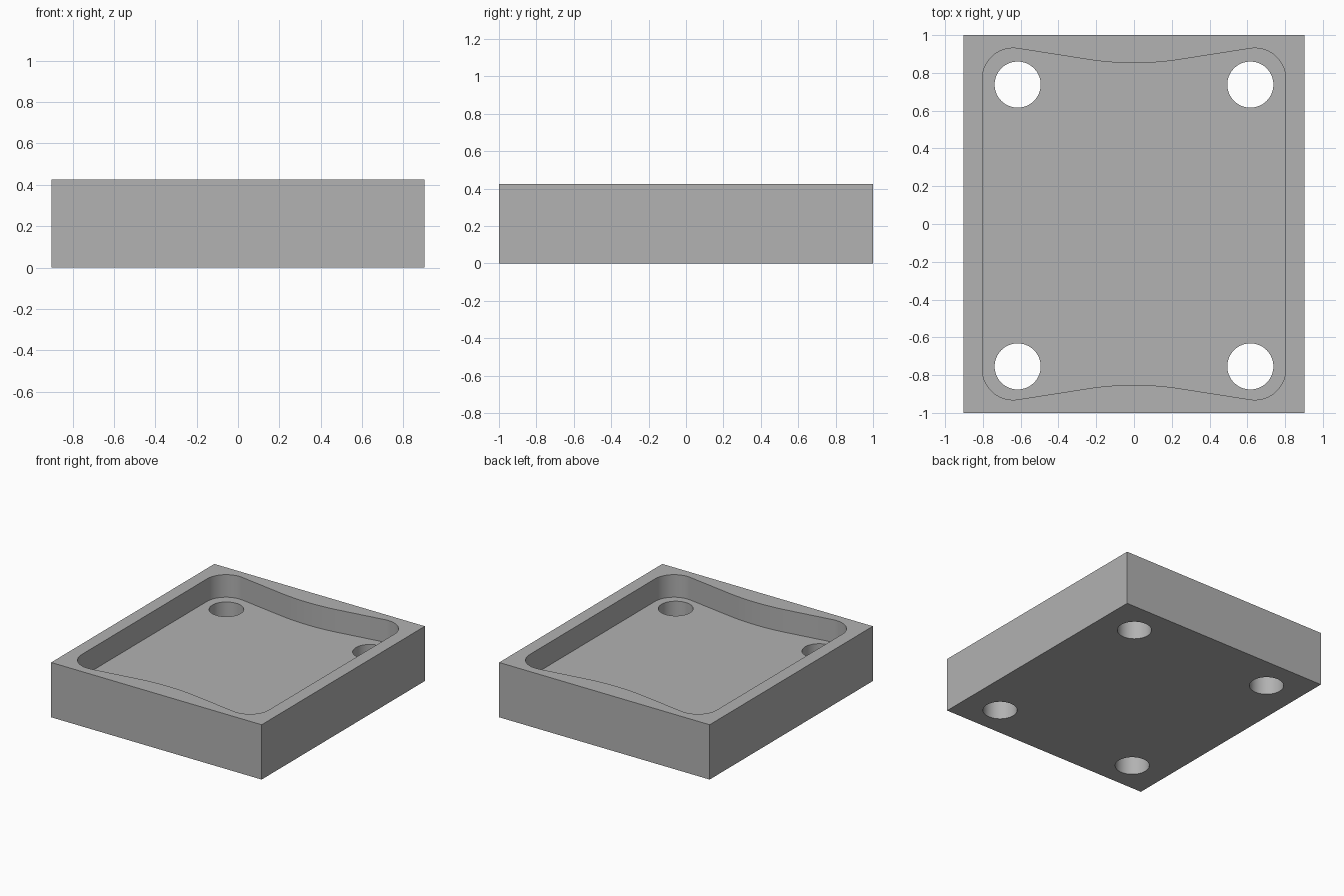
import bpy
import bmesh
from math import sin, cos, radians

default = bpy.data.objects.get("Cube")
if default:
    bpy.data.objects.remove(default, do_unlink=True)

WIDTH, DEPTH, HEIGHT = 1.806, 2.0, 0.425
FLOOR_Z = 0.25

grey = bpy.data.materials.new("plain grey")
grey.use_nodes = True
grey.diffuse_color = (0.445, 0.445, 0.445, 1)
grey.node_tree.nodes["Principled BSDF"].inputs["Base Color"].default_value = grey.diffuse_color


def prism(name, outline, z0, z1):
    """Extrude a counter-clockwise outline from z0 to z1."""
    bm = bmesh.new()
    face = bm.faces.new([bm.verts.new((x, y, z0)) for x, y in outline])
    top = bmesh.ops.extrude_face_region(bm, geom=[face])["geom"]
    verts = [v for v in top if isinstance(v, bmesh.types.BMVert)]
    bmesh.ops.translate(bm, verts=verts, vec=(0, 0, z1 - z0))
    bmesh.ops.recalc_face_normals(bm, faces=bm.faces[:])
    mesh = bpy.data.meshes.new(name)
    bm.to_mesh(mesh)
    bm.free()
    mesh.materials.append(grey)
    obj = bpy.data.objects.new(name, mesh)
    bpy.context.collection.objects.link(obj)
    return obj


def arc(cx, cy, r, start, end, steps):
    angles = [radians(start + (end - start) * i / steps) for i in range(steps + 1)]
    return [(cx + r * cos(a), cy + r * sin(a)) for a in angles]


def cut(target, cutter):
    mod = target.modifiers.new("cut", 'BOOLEAN')
    mod.operation = 'DIFFERENCE'
    mod.solver = 'EXACT'
    mod.object = cutter
    bpy.context.view_layer.objects.active = target
    bpy.ops.object.modifier_apply(modifier=mod.name)
    bpy.data.objects.remove(cutter, do_unlink=True)


# Solid block
w, d = WIDTH / 2, DEPTH / 2
block = prism("tray_block", [(-w, -d), (w, -d), (w, d), (-w, d)], 0, HEIGHT)

# Pocket outline: rounded corners, ends bowed inward at the middle
LEAN = 9
corner = arc(0.64, 0.768, 0.163, 0, 90 + LEAN, 20)
bow = arc(0, 0.852 + 1.58, 1.58, 270 + LEAN, 270, 8)
quarter = corner + bow
back = quarter + [(-x, y) for x, y in reversed(quarter[:-1])]
outline = back + [(-x, -y) for x, y in back]
cut(block, prism("pocket_cutter", outline, FLOOR_Z, HEIGHT + 0.2))

# Four through holes, set slightly toward the front
for x in (-0.616, 0.616):
    for y in (-0.754, 0.738):
        circle = arc(x, y, 0.122, 0, 360, 64)[:-1]
        cut(block, prism("hole_cutter", circle, -0.2, HEIGHT + 0.2))

# Smooth curved walls, sharp rims
bpy.ops.object.select_all(action='DESELECT')
block.select_set(True)
bpy.context.view_layer.objects.active = block
bpy.ops.object.shade_smooth_by_angle(angle=radians(30))
